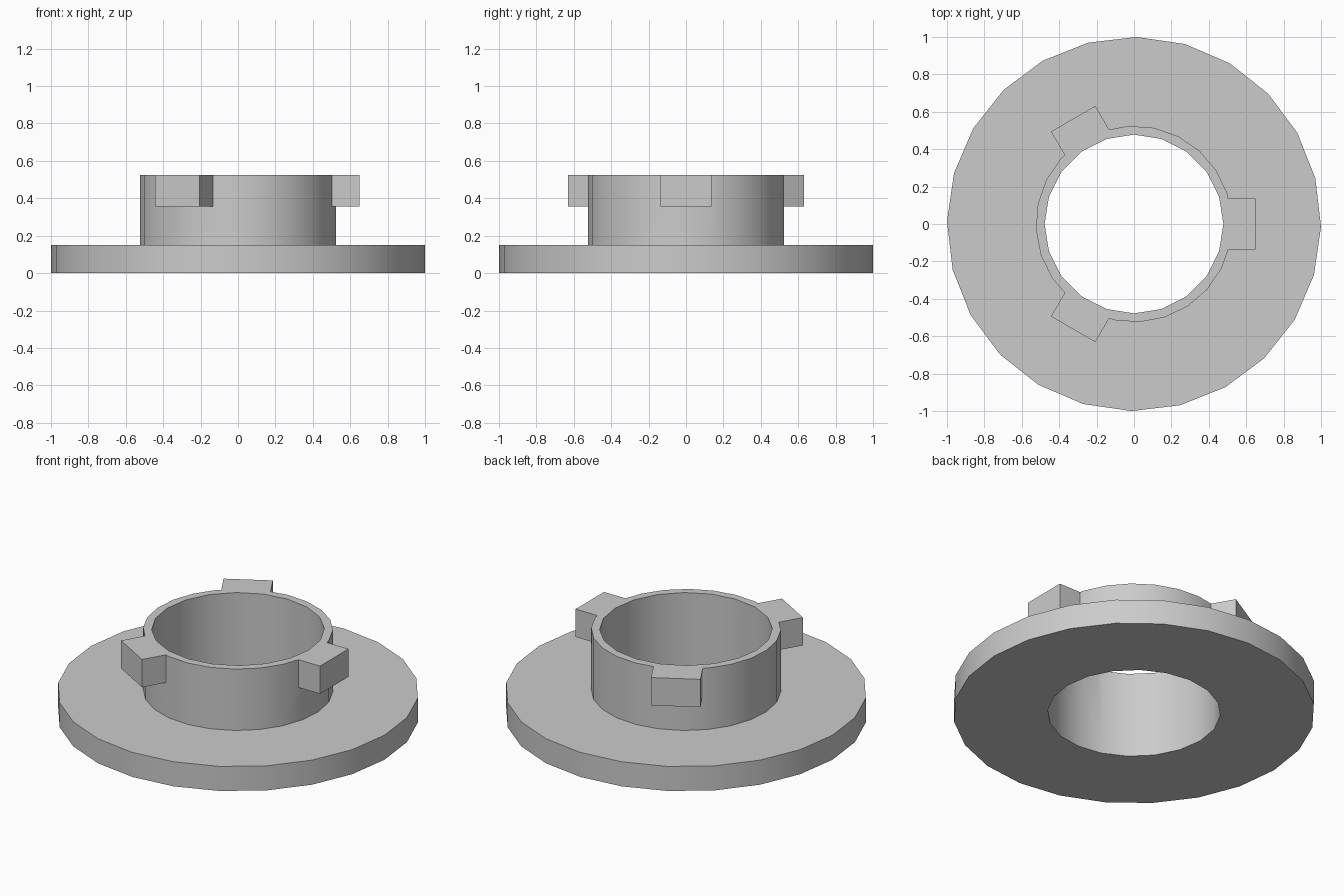
import bpy
import math
from math import radians

cube = bpy.data.objects.get("Cube")
if cube:
    bpy.data.objects.remove(cube, do_unlink=True)

GREY = (0.6, 0.6, 0.6, 1.0)
grey = bpy.data.materials.new("plain grey")
grey.use_nodes = True
grey.diffuse_color = GREY
grey.node_tree.nodes["Principled BSDF"].inputs["Base Color"].default_value = GREY


def finish(obj, name):
    obj.name = name
    obj.data.materials.append(grey)
    bpy.ops.object.transform_apply(location=True, rotation=True, scale=True)
    return obj


def disc(name, sides, radius, low, high, turn):
    """Upright cylinder whose first corner sits at the given angle from +x."""
    bpy.ops.mesh.primitive_cylinder_add(
        vertices=sides, radius=radius, depth=high - low,
        location=(0, 0, (low + high) / 2), rotation=(0, 0, radians(turn)))
    return finish(bpy.context.object, name)


def lug(index):
    """Block standing out from the collar rim."""
    angle = radians(120 * index)
    inner, outer, low, high = 0.49, 0.65, 0.355, 0.525
    middle = (inner + outer) / 2
    bpy.ops.mesh.primitive_cube_add(
        size=1, location=(middle * math.cos(angle), middle * math.sin(angle), (low + high) / 2),
        rotation=(0, 0, angle))
    bpy.context.object.scale = (outer - inner, 0.274, high - low)
    return finish(bpy.context.object, f"lug_{index + 1}")


def combine(target, tool, operation):
    """Apply a boolean and discard the tool."""
    mod = target.modifiers.new(tool.name, "BOOLEAN")
    mod.operation = operation
    mod.solver = "EXACT"
    mod.object = tool
    bpy.ops.object.select_all(action="DESELECT")
    bpy.context.view_layer.objects.active = target
    target.select_set(True)
    bpy.ops.object.modifier_apply(modifier=mod.name)
    bpy.data.objects.remove(tool, do_unlink=True)


# Flange, raised collar and three lugs joined into one solid
body = disc("flanged_collar", 24, 1.0, 0, 0.15, -0.8)
combine(body, disc("collar", 24, 0.525, 0.05, 0.525, 3.2), "UNION")
for i in range(3):
    combine(body, lug(i), "UNION")

# Bore right through
combine(body, disc("bore", 20, 0.478, -0.1, 0.7, 0), "DIFFERENCE")

bpy.ops.object.shade_smooth_by_angle(angle=radians(30))
